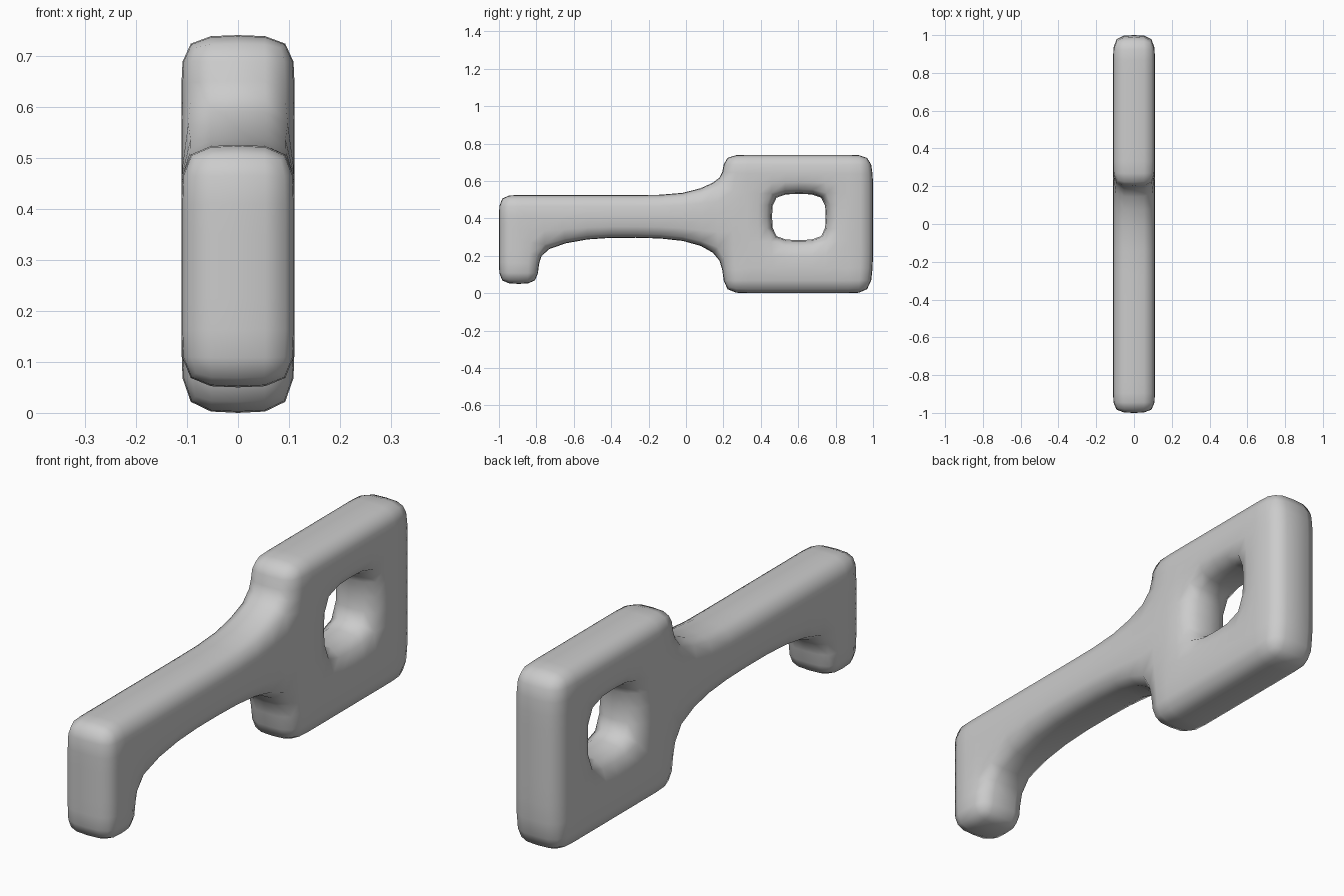
import bpy
import bmesh

if "Cube" in bpy.data.objects:
    bpy.data.objects.remove(bpy.data.objects["Cube"], do_unlink=True)

grey = bpy.data.materials.new("plain_grey")
grey.use_nodes = True
grey.diffuse_color = (0.6, 0.6, 0.6, 1)
grey.node_tree.nodes["Principled BSDF"].inputs["Base Color"].default_value = (0.6, 0.6, 0.6, 1)

HALF = 0.111                        # half thickness
COLS = [-1, -0.895, -0.79, -0.53, -0.27, 0, 0.2, 0.33, 0.467, 0.603, 0.74, 0.87, 1]
ROWS = [0, 0.13, 0.29, 0.41, 0.525, 0.64, 0.74]
TOOTH, BOW = 2, 6                   # columns where the tooth ends and the bow starts
HOLE_CENTRE = (0.603, 0.408)

# Softened inner corners and slightly pulled-in outer corners
MOVED = {
    (2, 2): (-0.765, 0.24), (3, 2): (-0.53, 0.297), (4, 2): (-0.27, 0.298),
    (6, 2): (0.165, 0.22), (6, 3): (0.18, 0.41), (6, 4): (0.165, 0.595),
    (12, 0): (0.985, 0), (12, 6): (0.985, 0.74),
}


def has_cell(i, j):
    """True where the flat outline of the key is solid."""
    shaft_row = j in (2, 3)
    if i < BOW:
        return shaft_row or (i < TOOTH and j < 2)
    return not (shaft_row and i in (8, 9))


def position(i, j, side):
    y, z = MOVED.get((i, j), (COLS[i], ROWS[j]))
    if i <= TOOTH and j < 2:        # the tooth ends above the bow's bottom
        z = 0.05 + 0.85 * z
    if side and 8 <= i <= 10 and 2 <= j <= 4:   # the hole flares outwards
        y = HOLE_CENTRE[0] + 1.15 * (y - HOLE_CENTRE[0])
        z = HOLE_CENTRE[1] + 1.15 * (z - HOLE_CENTRE[1])
    return (side * HALF, y, z)


bm = bmesh.new()
verts = {}


def vert(corner, side):
    key = (*corner, side)
    if key not in verts:
        verts[key] = bm.verts.new(position(*key))
    return verts[key]


# Both flat sides, and a two-strip wall along every open border
for i in range(len(COLS) - 1):
    for j in range(len(ROWS) - 1):
        if not has_cell(i, j):
            continue
        ring = [(i, j), (i + 1, j), (i + 1, j + 1), (i, j + 1)]
        neighbours = [(i, j - 1), (i + 1, j), (i, j + 1), (i - 1, j)]
        for side in (-1, 1):
            bm.faces.new([vert(c, side) for c in ring])
        for k, (ni, nj) in enumerate(neighbours):
            inside = 0 <= ni < len(COLS) - 1 and 0 <= nj < len(ROWS) - 1
            if inside and has_cell(ni, nj):
                continue
            a, b = ring[k], ring[(k + 1) % 4]
            for s, t in ((-1, 0), (0, 1)):
                bm.faces.new([vert(a, s), vert(b, s), vert(b, t), vert(a, t)])

bmesh.ops.recalc_face_normals(bm, faces=bm.faces)
for face in bm.faces:
    face.smooth = True

mesh = bpy.data.meshes.new("key_body")
bm.to_mesh(mesh)
bm.free()
mesh.materials.append(grey)
key_body = bpy.data.objects.new("key_body", mesh)
bpy.context.collection.objects.link(key_body)

# Round the body
rounding = key_body.modifiers.new("rounding", "SUBSURF")
rounding.levels = rounding.render_levels = 1
